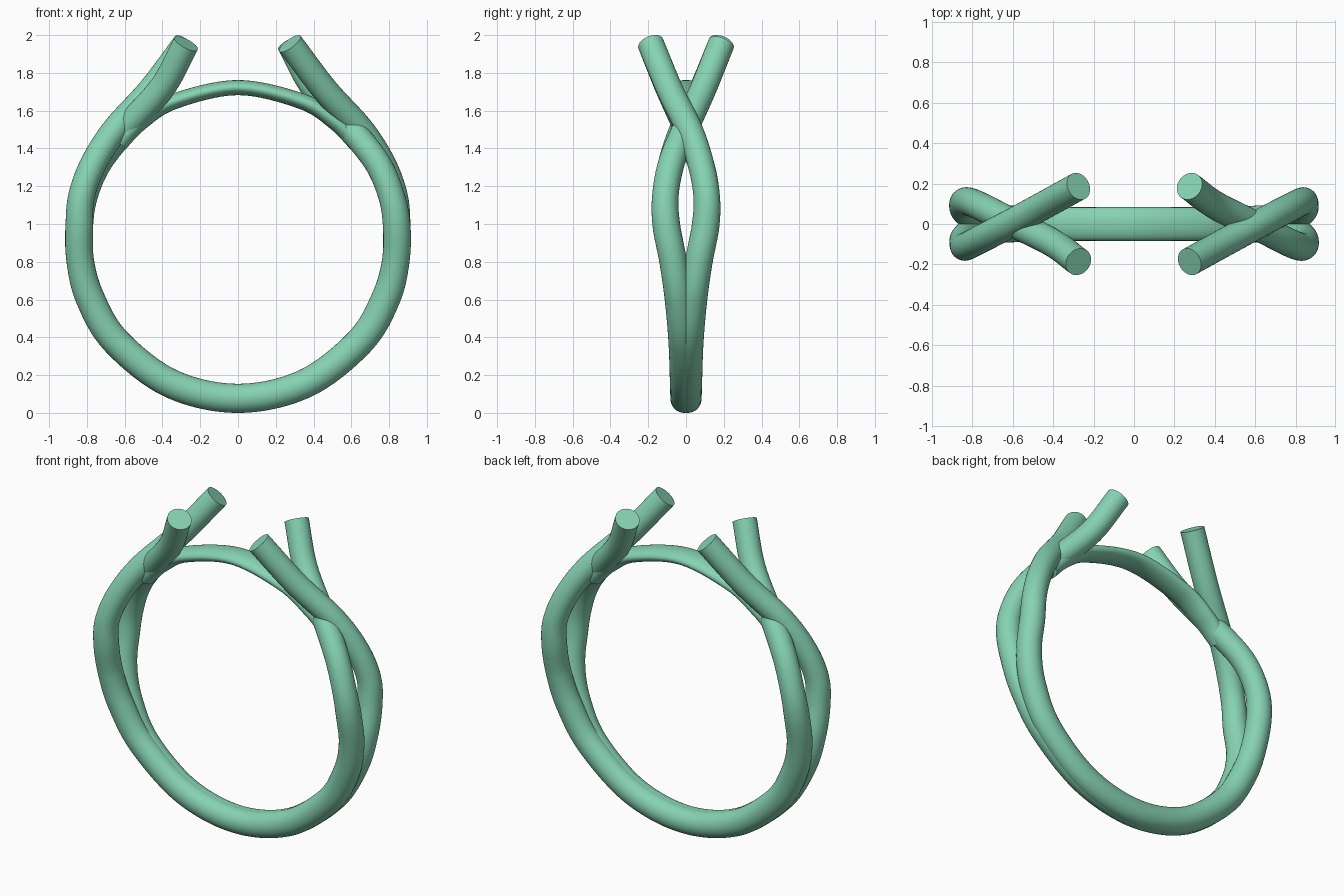
import bpy, bmesh, math
from mathutils import Vector

if "Cube" in bpy.data.objects:
    bpy.data.objects.remove(bpy.data.objects["Cube"])

CENTRE_Z = 0.92

mat = bpy.data.materials.new("mint")
mat.diffuse_color = (0.24, 0.65, 0.45, 1)
mat.use_nodes = True
mat.node_tree.nodes["Principled BSDF"].inputs["Base Color"].default_value = mat.diffuse_color


def on_ring(deg, radius, y, half_width, half_depth):
    """Control point on the finger circle: x, y, z, half width, half depth."""
    a = math.radians(deg)
    return (radius * math.cos(a), y, CENTRE_Z + radius * math.sin(a), half_width, half_depth)


def smooth_path(points, steps=14):
    """Catmull-Rom samples through the control points (any dimension)."""
    p = [Vector(q) for q in points]
    p = [2 * p[0] - p[1]] + p + [2 * p[-1] - p[-2]]
    out = []
    for i in range(1, len(p) - 2):
        a, b, c, d = p[i - 1:i + 3]
        for s in range(steps):
            t = s / steps
            out.append(0.5 * (2 * b + (c - a) * t + (2 * a - 5 * b + 4 * c - d) * t * t
                              + (3 * b - a - 3 * c + d) * t ** 3))
    out.append(p[-2])
    return out


def sweep(name, points, sides=32):
    """Capped tube with an elliptical section along the path."""
    path = smooth_path(points)
    pos = [Vector(q[:3]) for q in path]
    bm = bmesh.new()
    rings = []
    for i, q in enumerate(path):
        tan = (pos[min(i + 1, len(pos) - 1)] - pos[max(i - 1, 0)]).normalized()
        side = Vector((0, 1, 0))
        side = (side - tan * side.dot(tan)).normalized()
        up = tan.cross(side)
        rings.append([bm.verts.new(pos[i] + side * q[3] * math.cos(a) + up * q[4] * math.sin(a))
                      for a in (2 * math.pi * k / sides for k in range(sides))])
    for r0, r1 in zip(rings, rings[1:]):
        for k in range(sides):
            n = (k + 1) % sides
            bm.faces.new((r0[k], r0[n], r1[n], r1[k]))
    bm.faces.new(rings[0])
    bm.faces.new(rings[-1])
    bmesh.ops.recalc_face_normals(bm, faces=bm.faces)
    mesh = bpy.data.meshes.new(name)
    bm.to_mesh(mesh)
    bm.free()
    mesh.materials.append(mat)
    ob = bpy.data.objects.new(name, mesh)
    bpy.context.collection.objects.link(ob)
    bpy.ops.object.select_all(action='DESELECT')
    ob.select_set(True)
    bpy.context.view_layer.objects.active = ob
    bpy.ops.object.shade_smooth_by_angle(angle=math.radians(40))
    return ob


# Strand: over the crossing on the right, round the bottom, under it on the left
R = 0.07
over = [(0.275, -0.187, 1.955), (0.46, -0.085, 1.71), (0.65, 0.018, 1.50),
        (0.765, 0.078, 1.32), (0.828, 0.109, 1.15)]
under = [(-0.812, 0.109, 1.15), (-0.74, 0.078, 1.32), (-0.60, 0.005, 1.50),
         (-0.40, -0.095, 1.725), (-0.275, -0.187, 1.955)]
lower = [(5, 0.104), (-8, 0.068), (-22, 0.04), (-40, 0.02), (-65, 0.012), (-90, 0.010),
         (-115, 0.012), (-140, 0.02), (-158, 0.04), (-172, 0.068), (-185, 0.104)]
strand_points = ([(*p, R, R) for p in over]
                 + [on_ring(d, 0.843, y, 0.073, 0.077 if y < 0.05 else 0.073) for d, y in lower]
                 + [(*p, R, R) for p in under])
strand = sweep("back_strand", strand_points)

# Second strand is the first turned half way round
twin = strand.copy()
twin.name = "front_strand"
twin.rotation_euler.z = math.pi
bpy.context.collection.objects.link(twin)

# Thin flattened bridge closing the ring between the crossings
bridge = [(39, 0.060, 0.052), (50, 0.076, 0.047), (65, 0.082, 0.042), (90, 0.083, 0.040),
          (115, 0.082, 0.042), (130, 0.076, 0.047), (141, 0.060, 0.052)]
sweep("top_bridge", [on_ring(d, 0.762 + h, 0, w, h) for d, w, h in bridge])
